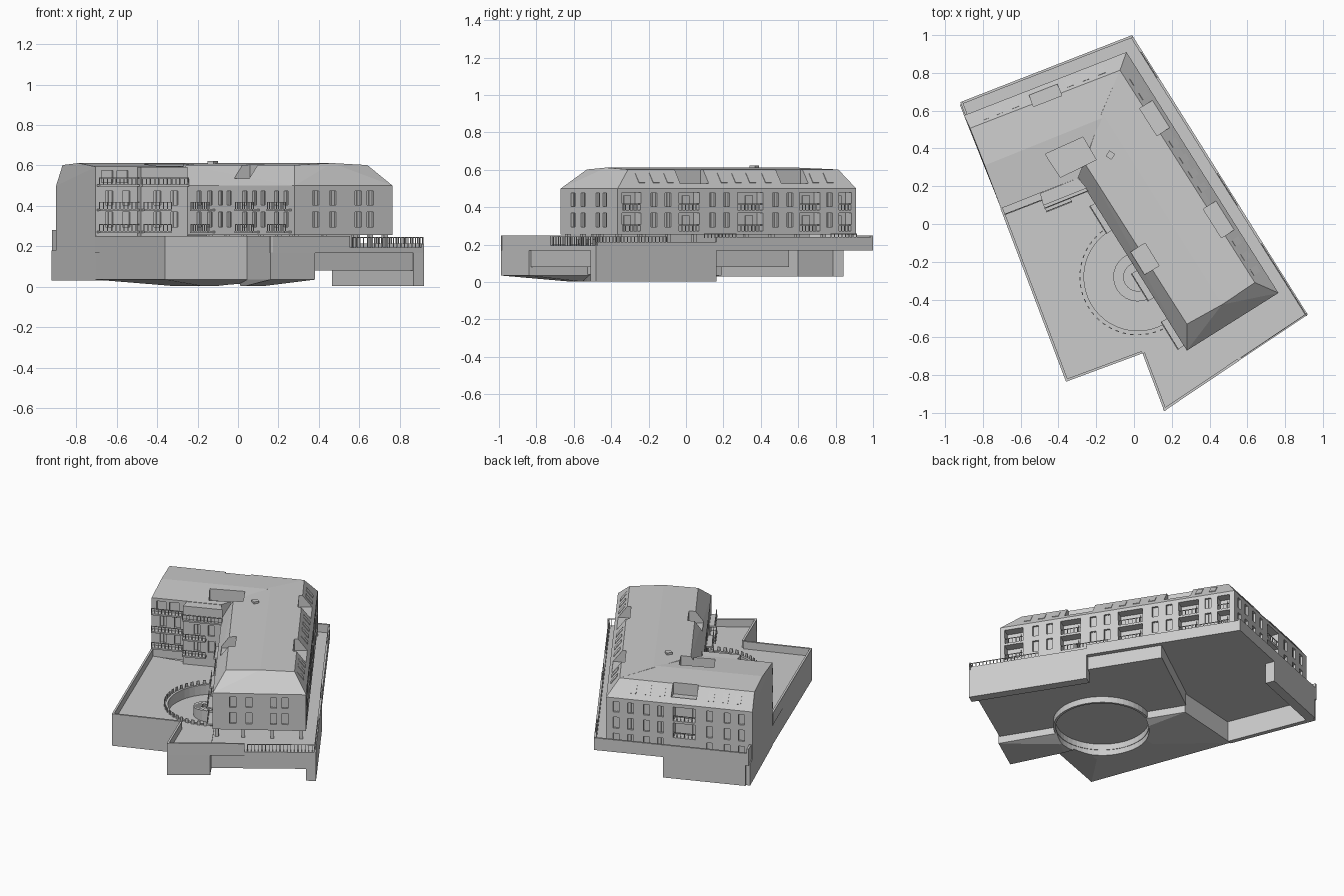
import bpy, bmesh, math
from mathutils import Vector as V
from collections import defaultdict

if "Cube" in bpy.data.objects:
    bpy.data.objects.remove(bpy.data.objects["Cube"])

parts = defaultdict(bmesh.new)


def prism(name, pts, z0, z1):
    bm = parts[name]
    lo = [bm.verts.new((p[0], p[1], z0)) for p in pts]
    hi = [bm.verts.new((p[0], p[1], z1)) for p in pts]
    bm.faces.new(lo[::-1])
    bm.faces.new(hi)
    n = len(pts)
    for i in range(n):
        bm.faces.new((lo[i], lo[(i + 1) % n], hi[(i + 1) % n], hi[i]))
    return lo


def hull(name, pts):
    tmp = bmesh.new()
    for p in pts:
        tmp.verts.new(p)
    bmesh.ops.convex_hull(tmp, input=tmp.verts)
    bmesh.ops.delete(tmp, geom=[v for v in tmp.verts if not v.link_faces], context='VERTS')
    bmesh.ops.dissolve_limit(tmp, angle_limit=0.02, verts=tmp.verts, edges=tmp.edges)
    me = bpy.data.meshes.new("tmp")
    tmp.to_mesh(me)
    parts[name].from_mesh(me)
    bpy.data.meshes.remove(me)


def at(f, t, o):
    """Point t along facade f, o outward from it."""
    p, q = V(f[0]), V(f[1])
    d = (q - p).normalized()
    return p + d * t + V((-d.y, d.x)) * o


def length(f):
    return (V(f[1]) - V(f[0])).length


def fbox(name, f, t0, t1, o0, o1, z0, z1):
    prism(name, [at(f, t0, o0), at(f, t1, o0), at(f, t1, o1), at(f, t0, o1)], z0, z1)


def railing(f, t0, t1, o, z, h=0.035):
    fbox("railings", f, t0, t1, o - .002, o + .002, z + h - .004, z + h)
    n = max(2, round((t1 - t0) / .022))
    for i in range(n + 1):
        t = t0 + (t1 - t0) * i / n
        fbox("railings", f, t - .002, t + .002, o - .002, o + .002, z, z + h)


def balcony(f, t0, t1, z, depth=.04):
    fbox("balcony_slabs", f, t0, t1, -.01, depth, z - .01, z)
    railing(f, t0, t1, depth - .005, z)


def arc(r, a0, a1, n):
    return [(CC[0] + r * math.cos(a0 + (a1 - a0) * i / n),
             CC[1] + r * math.sin(a0 + (a1 - a0) * i / n)) for i in range(n)]


def ring(name, r0, r1, z0, z1, n=48):
    bm = parts[name]
    rows = []
    for i in range(n):
        a = math.tau * i / n
        rows.append([bm.verts.new((CC[0] + r * math.cos(a), CC[1] + r * math.sin(a), z))
                     for r, z in ((r0, z0), (r1, z0), (r1, z1), (r0, z1))])
    for i in range(n):
        a, b = rows[i], rows[(i + 1) % n]
        for k in range(4):
            bm.faces.new((a[k], b[k], b[(k + 1) % 4], a[(k + 1) % 4]))


# Plan corners of the L-shaped building, clockwise from the back left
A, B, C, D = (-.9, .575), (-.04, .91), (.765, -.365), (.28, -.67)
E, F, G, H = (-.25, .19), (-.48, .098), (-.497, .162), (-.704, .082)
BACK, RIGHT, END, INNER = (A, B), (B, C), (C, D), (D, E)
JOG, FRONT, GABLE = (E, F), (G, H), (H, A)
# Plot corners and centre of the round court
P = [(-.92, .645), (-.01, 1), (.92, -.48), (.38, -.84), (.16, -.99), (.045, -.685), (-.36, -.835)]
CC = (.02, -.28)

# Walls: back wing to the podium, long wing raised on columns
prism("back_wing_walls", [A, B, E, F, G, H], .18, .5)
prism("long_wing_walls", [B, C, D, E], .255, .5)
mid = (V(B) + V(C) + V(D) + V(E)) / 4
prism("ground_floor_core", [mid + (V(p) - mid) * .72 for p in (B, C, D, E)], .18, .26)
for f in (RIGHT, END, INNER):
    n = round(length(f) / .17)
    for i in range(n):
        t = .02 + i * (length(f) - .04) / n
        fbox("columns", f, t, t + .022, -.035, -.013, .18, .26)

# Roofs: steep lower slope, low ridge above
z = lambda p, h: (p[0], p[1], h)
hull("long_wing_roof", [z(p, .5) for p in (B, C, D, (-.35, .335))] +
     [z(p, .602) for p in ((-.074, .814), (.64, -.31), (.28, -.53), (-.26, .32))] +
     [(.466, -.427, .612), (-.17, .59, .612)])
K = (-.296, .243)
hull("back_wing_roof", [z(p, .5) for p in (A, B, K, H)] +
     [(-.868, .507, .602), (-.074, .814, .602), z(H, .594), z(K, .594),
      (-.79, .31, .612), (-.17, .56, .612)])
prism("projecting_bay_roof", [K, E, F, G], .5, .592)
prism("chimney", [(-.15, .36), (-.12, .34), (-.1, .37), (-.13, .39)], .58, .622)

# Roof terraces cut into the slopes
for f, t0, t1, o0, o1 in ((BACK, .36, .52, -.09, -.025), (RIGHT, .29, .46, -.1, -.02),
                          (RIGHT, .92, 1.1, -.1, -.02), (INNER, .46, .6, -.11, -.02)):
    fbox("roof_cutter", f, t0, t1, o0, o1, .525, .7)
prism("roof_cutter", [(-.47, .37), (-.27, .46), (-.2, .34), (-.39, .247)], .53, .7)
for t in (.05, .13):
    fbox("roof_cutter", FRONT, t, t + .06, -.015, .03, .515, .575)

# Windows and recessed loggias
ROWS = ((.295, .37), (.405, .475))


def windows(f, ts, rows=ROWS, w=.038):
    for t in ts:
        for z0, z1 in rows:
            fbox("wall_cutter", f, t - w / 2, t + w / 2, -.014, .02, z0, z1)
            fbox("window_bars", f, t - .002, t + .002, -.016, -.009, z0, z1)


def loggia(f, t0, t1, rows=((.272, .37), (.385, .478))):
    for z0, z1 in rows:
        fbox("wall_cutter", f, t0, t1, -.06, .02, z0, z1)
        e = min(t1, length(f))
        railing(f, t0, e, -.004, z0)
        fbox("loggia_doors", f, t0 + .03, t0 + .075, -.063, -.053, z0, z1 - .015)


windows(RIGHT, (.17, .42, .51, .82, .91, 1.19, 1.28))
for a, b in ((.03, .11), (.23, .36), (.59, .75), (.99, 1.12), (1.36, 1.48)):
    loggia(RIGHT, a, b)
windows(END, (.13, .2, .35, .45))
windows(BACK, (.07, .16, .27, .58, .67, .77, .86), ROWS + ((.205, .26),))
loggia(BACK, .36, .5)
windows(INNER, (.08, .17, .3, .38, .47, .62, .7, .8, .9))
windows(JOG, (.07, .16))
windows(FRONT, (.06, .15))

# Projecting balconies around the courtyard
for zz in (.275, .385):
    for a, b in ((.03, .2), (.33, .5), (.75, .92)):
        balcony(INNER, a, b, zz)
    balcony(JOG, .1, .245, zz)
for zz in (.275, .385, .505):
    balcony(FRONT, 0.0, .215, zz)
balcony(JOG, 0, .247, .505, .02)


# Skylights on the steep slopes
def skylight(f, t):
    pts = []
    for s in (t - .02, t + .02):
        for u in (.3, .8):
            for k in (-.004, .005):
                q = at(f, s, -.08 * u + k * .78)
                pts.append((q.x, q.y, .5 + .1 * u + k * .62))
    hull("skylights", pts)


for f, ts in ((RIGHT, (.15, .24, .54, .64, .73, .82, 1.16, 1.25, 1.34)),
              (BACK, (.1, .18, .27, .58, .67, .76)), (INNER, (.66, .73, .8, .87))):
    for t in ts:
        skylight(f, t)

# Garden block with a shallow sunken underside
lo = prism("garden", [(-.704, .082), E, (.25, -.62), P[3], P[4], P[5], P[6]], .035, .2)
bottom = next(f for f in parts["garden"].faces if all(v in lo for v in f.verts))
bmesh.ops.inset_individual(parts["garden"], faces=[bottom], thickness=0.0)
for v in bottom.verts:
    v.co = V((-.05 + (v.co.x + .05) * .4, -.38 + (v.co.y + .38) * .4, .003))

# Round court: open below its raised floor, with wall, railing posts and spiral stair
circle = arc(.288, 0, math.tau, 48)
prism("court_cutter", circle, -.1, .4)
ring("court_wall", .285, .3, .04, .206)
prism("court_floor", circle, .08, .14)
for i in range(48):
    a = math.tau * i / 48
    p, q = arc(.304, a, a + .06, 1)[0], arc(.304, a + .06, a, 1)[0]
    p2, q2 = arc(.309, a, a + .06, 1)[0], arc(.309, a + .06, a, 1)[0]
    prism("court_rail", [p, q, q2, p2], .195, .228)
for i in range(18):
    a, b = 1.2 + i * .25, 1.2 + (i + 1) * .25
    prism("spiral_stair", [arc(r, k, k + 1, 1)[0] for r, k in ((.075, a), (.13, a), (.13, b), (.075, b))],
          .14, .146 + i * .005)

# Podium slab, lower slab and basement walls
prism("podium_slab", P[:4] + [(.25, -.62), E, (-.704, .082)], .168, .195)
prism("lower_slab", [(.89, -.49), (.24, .55), (-.25, .2), (.25, -.62), (.38, -.83)], .08, .17)
PB, R, L, S = (P[0], P[1]), (P[1], P[2]), (P[6], P[0]), (P[2], P[4])
fbox("right_retaining_wall", R, .99, length(R), -.06, 0, .003, .19)
fbox("back_basement_wall", PB, .02, .54, -.06, .0, .03, .18)
fbox("gable_basement_wall", GABLE, 0, length(GABLE) + .06, -.03, 0, .03, .18)

# Parapets along the plot edges, and railings on them
for f, t0, t1, z0, z1 in ((PB, 0, length(PB), .168, .25), (R, 0, .99, .168, .24),
                          (R, .99, length(R), .168, .215), (L, 0, .98, .17, .25),
                          (L, length(L) - .1, length(L), .168, .28),
                          ((P[4], P[5]), 0, length((P[4], P[5])), .17, .25),
                          ((P[5], P[6]), 0, length((P[5], P[6])), .17, .25),
                          (S, .44, length(S), .168, .25)):
    fbox("parapets", f, t0, t1, -.013, 0, z0, z1)
railing(R, 1.3, length(R), -.008, .21)
railing(R, .86, 1.06, -.008, .235, .025)
railing(R, .1, .26, -.008, .235, .025)
railing(S, 0, .42, -.008, .195, .05)

# Turn every part into an object
obs = {}
for name, bm in parts.items():
    bmesh.ops.recalc_face_normals(bm, faces=bm.faces)
    me = bpy.data.meshes.new(name)
    bm.to_mesh(me)
    bm.free()
    obs[name] = bpy.data.objects.new(name, me)
    bpy.context.collection.objects.link(obs[name])

# Cut windows, terraces and court
for target, cutter in (("back_wing_walls", "wall_cutter"), ("long_wing_walls", "wall_cutter"),
                       ("back_wing_roof", "roof_cutter"), ("long_wing_roof", "roof_cutter"),
                       ("projecting_bay_roof", "roof_cutter"), ("garden", "court_cutter"),
                       ("podium_slab", "court_cutter"), ("lower_slab", "court_cutter")):
    m = obs[target].modifiers.new("cut", 'BOOLEAN')
    m.operation, m.solver, m.object = 'DIFFERENCE', 'EXACT', obs[cutter]
dg = bpy.context.evaluated_depsgraph_get()
done = {o: bpy.data.meshes.new_from_object(o.evaluated_get(dg)) for o in obs.values() if o.modifiers}
for o, me in done.items():
    o.modifiers.clear()
    o.data = me
for name in ("wall_cutter", "roof_cutter", "court_cutter"):
    bpy.data.objects.remove(obs[name])
